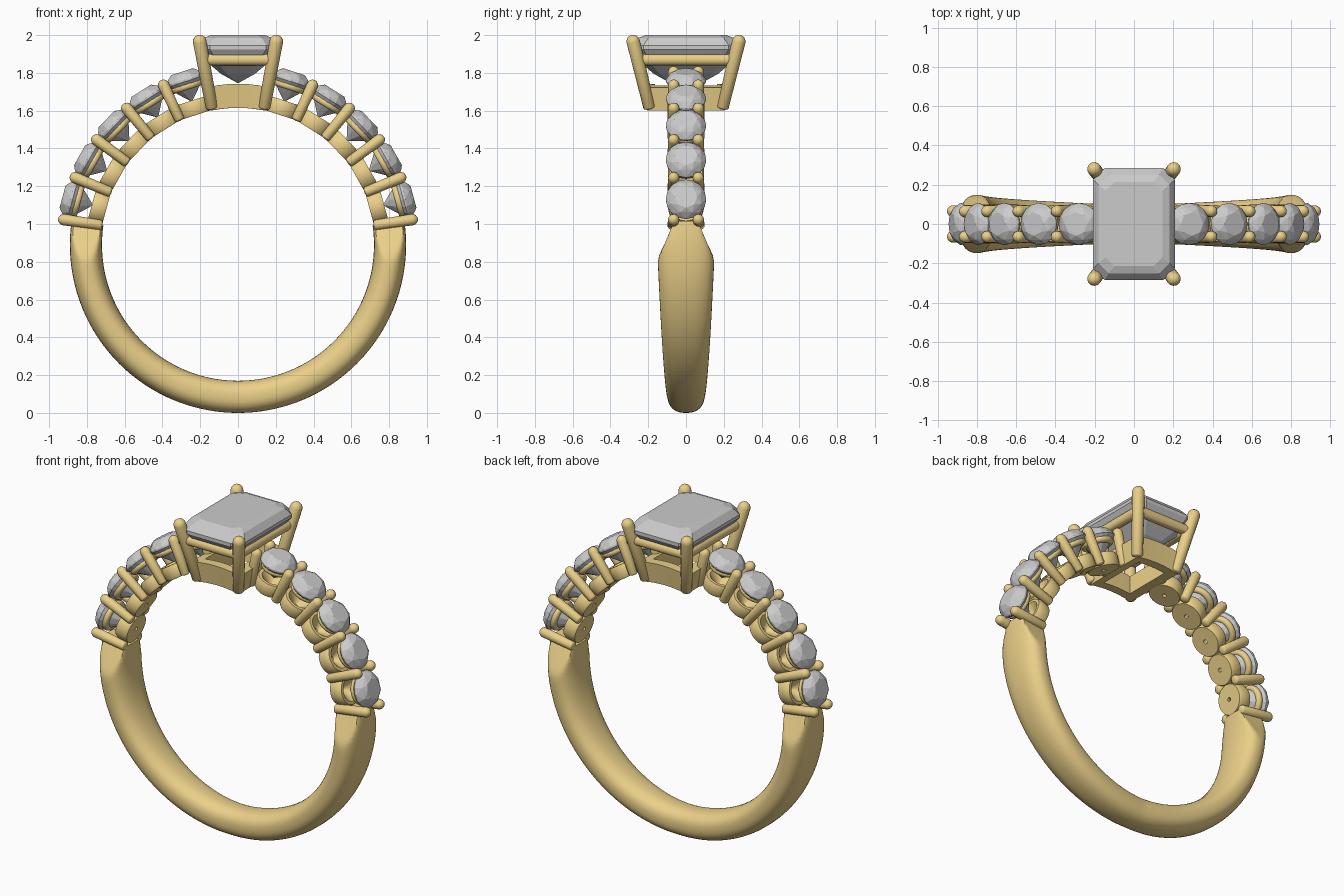
import bpy, bmesh, math
from mathutils import Matrix, Vector

if "Cube" in bpy.data.objects:
    bpy.data.objects.remove(bpy.data.objects["Cube"])

gold = bpy.data.materials.new("gold")
gold.diffuse_color = (0.83, 0.63, 0.25, 1)
gold.use_nodes = True
gold.node_tree.nodes["Principled BSDF"].inputs["Base Color"].default_value = gold.diffuse_color
CZ, R_IN, R_OUT = 0.89, 0.72, 0.89      # ring centre height and radii


def finish(name, bm, metal=True):
    bmesh.ops.recalc_face_normals(bm, faces=bm.faces)
    me = bpy.data.meshes.new(name)
    bm.to_mesh(me)
    bm.free()
    ob = bpy.data.objects.new(name, me)
    bpy.context.collection.objects.link(ob)
    if metal:
        me.materials.append(gold)
        bpy.ops.object.select_all(action='DESELECT')
        ob.select_set(True)
        bpy.context.view_layer.objects.active = ob
        bpy.ops.object.shade_smooth_by_angle(angle=math.radians(40))
    return ob


def loft(bm, rings, cyclic=False, caps=False):
    vs = [[bm.verts.new(p) for p in r] for r in rings]
    n = len(vs[0])
    for i in range(len(vs) if cyclic else len(vs) - 1):
        a, b = vs[i], vs[(i + 1) % len(vs)]
        for j in range(n):
            k = (j + 1) % n
            bm.faces.new((a[j], a[k], b[k], b[j]))
    if caps:
        bm.faces.new(vs[0])
        bm.faces.new(vs[-1])


def lathe(name, profile, mat, steps=32):
    bm = bmesh.new()
    loft(bm, [[mat @ Vector((r * math.cos(t), r * math.sin(t), z)) for r, z in profile]
              for t in (2 * math.pi * i / steps for i in range(steps))], cyclic=True)
    return finish(name, bm)


def prong(name, a, b, r, tip):
    # round bar from a to b with domed ends
    a, b = Vector(a), Vector(b)
    d = b - a
    q = d.to_track_quat('Z', 'Y')
    L = d.length
    prof = [(r * math.sin(t), -r * 0.4 * math.cos(t)) for t in (0.15, 0.6, 1.1, 1.57)]
    prof += [(tip * math.cos(t), L - tip + tip * math.sin(t)) for t in (0, 0.4, 0.8, 1.2, 1.5)]
    bm = bmesh.new()
    loft(bm, [[a + q @ Vector((p * math.cos(t), p * math.sin(t), z))
               for t in (2 * math.pi * i / 16 for i in range(16))] for p, z in prof], caps=True)
    return finish(name, bm)


def gem(name, pts, mat=Matrix()):
    bm = bmesh.new()
    for p in pts:
        bm.verts.new(mat @ Vector(p))
    bmesh.ops.convex_hull(bm, input=bm.verts)
    bmesh.ops.dissolve_limit(bm, angle_limit=0.02, verts=bm.verts, edges=bm.edges)
    return finish(name, bm, False)


def circle(n, r, z, off=0):
    return [(r * math.cos(2 * math.pi * (i + off) / n), r * math.sin(2 * math.pi * (i + off) / n), z)
            for i in range(n)]


def octo(x, y, c, z):
    return [(sx * px, sy * py, z) for sx in (-1, 1) for sy in (-1, 1)
            for px, py in ((x, y - c), (x - c, y))]


# lower band: domed section that widens upward, then is cut in to a narrow neck
rings = []
END = math.radians(98.2)
for i in range(97):
    t = -END + 2 * END * i / 96
    w = 0.093 + 0.056 * min(1, abs(t) / 1.45)
    z = CZ - 0.805 * math.cos(t)
    lim = 0.148 - max(0, z - 0.82) / 0.18 * 0.083
    ring = []
    for j in range(40):
        s = 2 * math.pi * j / 40
        c, sn = math.cos(s), math.sin(s)
        y = w * math.copysign(abs(c) ** (2 / 2.4), c)
        r = 0.805 + 0.085 * math.copysign(abs(sn) ** (2 / 2.4), sn)
        y = max(-lim, min(lim, y))
        ring.append((r * math.sin(t), y, CZ - r * math.cos(t)))
    rings.append(ring)
bm = bmesh.new()
loft(bm, rings, caps=True)
finish("band", bm)

# shoulders: five round stones a side, each with two collars, and shared prongs between
STEP = 14.2
for side, label in ((-1, "left"), (1, "right")):
    def frame(deg):
        return Matrix.Translation((0, 0, CZ)) @ Matrix.Rotation(side * math.radians(90 - deg), 4, 'Y')
    for k in range(5):
        m = frame(15.3 + STEP * k)
        lathe(f"{label}_lower_collar_{k}",
              [(0.012, 0.722), (0.088, 0.722), (0.094, 0.735), (0.096, 0.785), (0.088, 0.802),
               (0.07, 0.802), (0.012, 0.74)], m)
        lathe(f"{label}_upper_collar_{k}",
              [(0.075 + 0.02 * math.cos(s), 0.882 + 0.02 * math.sin(s))
               for s in (math.pi * i / 5 for i in range(10))], m)
        gem(f"{label}_round_stone_{k}",
            circle(8, 0.06, 0.963) + circle(8, 0.087, 0.947, 0.5) + circle(16, 0.107, 0.918)
            + circle(16, 0.107, 0.908) + circle(8, 0.045, 0.838, 0.5) + [(0, 0, 0.795)], m)
    for k in range(6):
        m = frame(8.2 + STEP * k)
        for sy, fb in ((-1, "front"), (1, "back")):
            prong(f"{label}_{fb}_shoulder_prong_{k}", m @ Vector((0, sy * 0.072, 0.735)),
                  m @ Vector((0, sy * 0.064, 0.962)), 0.027, 0.03)

# head base: rectangular open frame whose underside follows the finger hole
def base_ring(x, y, z):
    pts = []
    corners = [(-x, -y), (x, -y), (x, y), (-x, y)]
    for i in range(4):
        a, b = Vector(corners[i]), Vector(corners[(i + 1) % 4])
        for j in range(8):
            p = a.lerp(b, j / 8)
            pts.append((p.x, p.y, z - R_IN + math.sqrt(R_IN ** 2 - p.x ** 2)))
    return pts


bm = bmesh.new()
loft(bm, [base_ring(0.148, 0.205, 1.615), base_ring(0.168, 0.222, 1.742),
          base_ring(0.11, 0.165, 1.742), base_ring(0.095, 0.15, 1.615)], cyclic=True)
finish("head_base", bm)

# gallery rail under the centre stone
X, Y, RR = 0.175, 0.25, 0.03
bm = bmesh.new()
loft(bm, [[(sx * (X + RR * math.cos(s)), sy * (Y + RR * math.cos(s)), 1.87 + RR * math.sin(s))
           for s in (2 * math.pi * i / 16 for i in range(16))]
          for sx, sy in ((-1, -1), (1, -1), (1, 1), (-1, 1))], cyclic=True)
finish("gallery_rail", bm)

# four leaning corner prongs
for sx, lr in ((-1, "left"), (1, "right")):
    for sy, fb in ((-1, "front"), (1, "back")):
        prong(f"{fb}_{lr}_head_prong", (sx * 0.14, sy * 0.195, 1.62),
              (sx * 0.209, sy * 0.288, 2.0), 0.032, 0.036)

# step-cut centre stone
gem("centre_stone",
    octo(0.145, 0.215, 0.045, 2.0) + octo(0.18, 0.252, 0.052, 1.985) + octo(0.209, 0.286, 0.06, 1.945)
    + octo(0.209, 0.286, 0.06, 1.925) + octo(0.155, 0.235, 0.05, 1.85)
    + octo(0.09, 0.17, 0.03, 1.795) + [(0, -0.08, 1.745), (0, 0.08, 1.745)])
